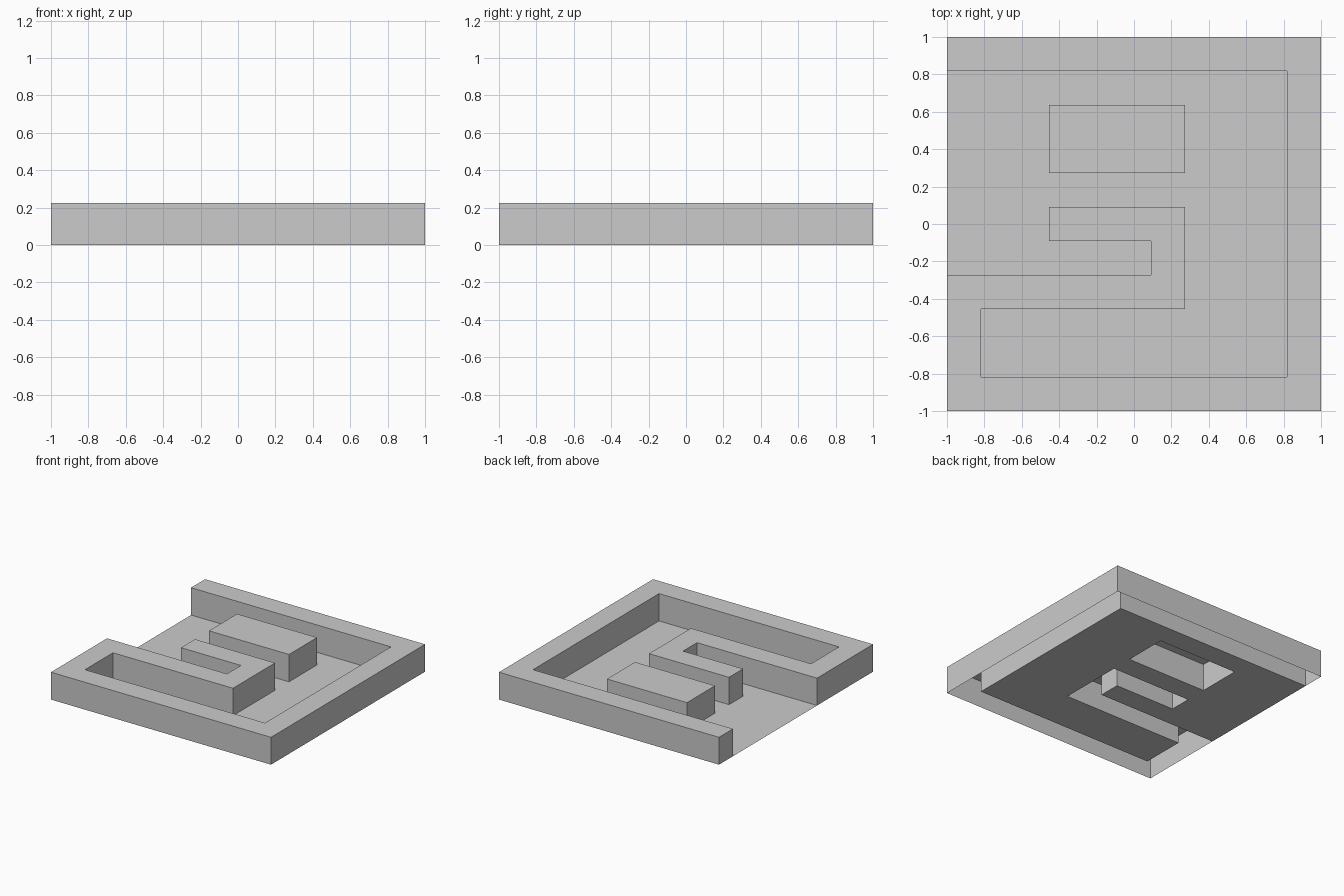
import bpy
import bmesh

if "Cube" in bpy.data.objects:
    bpy.data.objects.remove(bpy.data.objects["Cube"])

CELL = 2 / 11      # the maze sits on an 11 x 11 grid
HEIGHT = 0.225


def point(gx, gy, z=0.0):
    return (gx * CELL - 1, gy * CELL - 1, z)


def finish(bm, name):
    mesh = bpy.data.meshes.new(name)
    bm.to_mesh(mesh)
    bm.free()
    obj = bpy.data.objects.new(name, mesh)
    bpy.context.collection.objects.link(obj)
    return obj


def hollow_wall(name, outline):
    """Counter-clockwise outline raised to a top face, open underneath."""
    bm = bmesh.new()
    low = [bm.verts.new(point(x, y)) for x, y in outline]
    high = [bm.verts.new(point(x, y, HEIGHT)) for x, y in outline]
    n = len(outline)
    for i in range(n):
        j = (i + 1) % n
        bm.faces.new((low[i], low[j], high[j], high[i]))
    bm.faces.new(high)
    return finish(bm, name)


# Outer wall with its inner spur, open on the left side
hollow_wall("maze_wall", [
    (0, 0), (11, 0), (11, 11), (0, 11), (0, 10), (10, 10), (10, 1), (1, 1),
    (1, 3), (7, 3), (7, 6), (3, 6), (3, 5), (6, 5), (6, 4), (0, 4)])

# Free-standing block
hollow_wall("island_block", [(3, 7), (7, 7), (7, 9), (3, 9)])

# Corridor floor, only between the walls
bm = bmesh.new()
for x0, y0, x1, y1 in [(7, 1, 10, 10), (0, 4, 3, 10), (3, 9, 7, 10),
                       (3, 6, 7, 7), (3, 4, 6, 5), (1, 1, 7, 3)]:
    corners = [(x0, y0), (x1, y0), (x1, y1), (x0, y1)]
    bm.faces.new([bm.verts.new(point(x, y)) for x, y in corners])
finish(bm, "corridor_floor")
